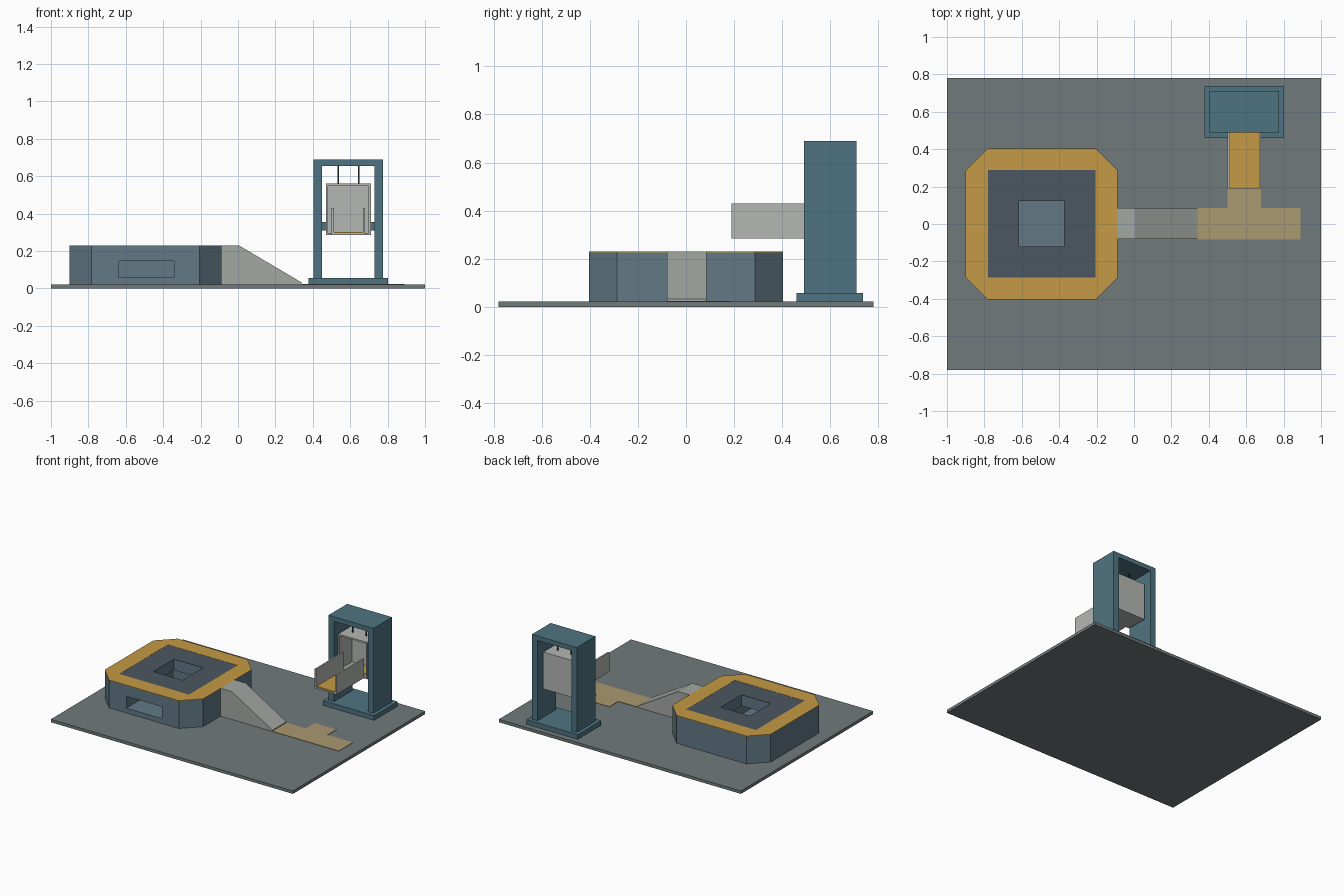
import bpy, bmesh

if "Cube" in bpy.data.objects:
    bpy.data.objects.remove(bpy.data.objects["Cube"])


def mat(name, r, g, b):
    m = bpy.data.materials.new(name)
    m.diffuse_color = [(c / 255) ** 2.2 for c in (r, g, b)] + [1]
    m.use_nodes = True
    m.node_tree.nodes["Principled BSDF"].inputs["Base Color"].default_value = m.diffuse_color
    return m


SLATE = mat("slate", 112, 121, 122)
STEEL = mat("steel_blue", 98, 120, 132)
DARK = mat("dark_blue", 77, 88, 97)
ORANGE = mat("orange", 196, 152, 70)
TEAL = mat("teal", 80, 115, 128)
PALE = mat("pale_grey", 178, 182, 177)
RAMP = mat("ramp_grey", 162, 167, 161)
TAN = mat("tan", 168, 152, 112)
BLACK = mat("black", 50, 55, 58)


def finish(name, bm, m):
    bmesh.ops.recalc_face_normals(bm, faces=bm.faces)
    me = bpy.data.meshes.new(name)
    bm.to_mesh(me)
    bm.free()
    ob = bpy.data.objects.new(name, me)
    bpy.context.collection.objects.link(ob)
    if m:
        me.materials.append(m)
    return ob


def prism(name, pts, vec, m=None):
    """Extrude a closed outline of 3D points along a vector."""
    bm = bmesh.new()
    f = bm.faces.new([bm.verts.new(p) for p in pts])
    r = bmesh.ops.extrude_face_region(bm, geom=[f], use_keep_orig=True)
    bmesh.ops.translate(bm, vec=vec,
                        verts=[v for v in r["geom"] if isinstance(v, bmesh.types.BMVert)])
    return finish(name, bm, m)


def slab(name, pts, z0, z1, m=None):
    return prism(name, [(x, y, z0) for x, y in pts], (0, 0, z1 - z0), m)


def rect(x0, x1, y0, y1):
    return [(x0, y0), (x1, y0), (x1, y1), (x0, y1)]


def box(name, x0, x1, y0, y1, z0, z1, m=None):
    return slab(name, rect(x0, x1, y0, y1), z0, z1, m)


def cut(ob, *cutters):
    bpy.context.view_layer.objects.active = ob
    for c in cutters:
        c.hide_render = True
        mod = ob.modifiers.new("cut", 'BOOLEAN')
        mod.operation, mod.solver, mod.object = 'DIFFERENCE', 'EXACT', c
        bpy.ops.object.modifier_apply(modifier=mod.name)
        bpy.data.objects.remove(c)


# ground plate and painted path
box("ground_plate", -1, 1, -.78, .78, 0, .022, SLATE)
slab("floor_path", [(.34, -.082), (.89, -.082), (.89, .085), (.68, .085),
                    (.68, .19), (.5, .19), (.5, .085), (.34, .085)], .022, .025, TAN)

# octagonal platform with front slot opening into a central pit
c = .118
x0, x1, y0, y1 = -.9, -.088, -.404, .404
octagon = [(x0 + c, y0), (x1 - c, y0), (x1, y0 + c), (x1, y1 - c),
           (x1 - c, y1), (x0 + c, y1), (x0, y1 - c), (x0, y0 + c)]
pit = (-.615, -.375, -.12, .123)
inner = (-.78, -.205, -.285, .288)
body = slab("platform_body", octagon, .022, .226, STEEL)
cut(body, box("slot_cutter", -.64, -.343, -.5, .15, .058, .147),
    box("pit_cutter", *pit, .1, .3))
border = slab("platform_border", octagon, .226, .23, ORANGE)
cut(border, box("border_cutter", *inner, .1, .3))
deck = box("platform_deck", *inner, .226, .229, DARK)
cut(deck, box("deck_cutter", *pit, .1, .3))

# ramp
prism("ramp", [(-.088, -.08, .022), (.34, -.08, .022), (.34, -.08, .032),
               (.005, -.08, .23), (-.088, -.08, .23)], (0, .165, 0), RAMP)

# lift frame
box("lift_base", .378, .802, .46, .737, .022, .057, TEAL)
box("lift_top_beam", .405, .775, .49, .71, .655, .69, TEAL)

# lift cabin: floor, roof and back; open at the front
box("cabin_floor", .47, .71, .51, .67, .285, .297, PALE)
box("cabin_roof", .47, .71, .51, .67, .548, .56, PALE)
box("cabin_back", .482, .698, .658, .67, .297, .548, PALE)

# loading tray
box("tray_floor", .5, .68, .19, .515, .285, .296, PALE)
box("tray_lining", .513, .667, .193, .657, .296, .301, ORANGE)

# mirrored lift parts on both sides of the centre line
MID = .59
for side, s in (("left", -1), ("right", 1)):
    def mbox(name, a, b, *rest):
        box(f"{name}_{side}", *sorted((MID + s * a, MID + s * b)), *rest)
    mbox("lift_post", .14, .185, .49, .71, .057, .655, TEAL)
    mbox("guide_block", .12, .14, .56, .62, .31, .355, TEAL)
    mbox("cabin_wall", .108, .12, .51, .67, .297, .548, PALE)
    mbox("tray_wall", .077, .09, .19, .515, .296, .43, PALE)
    mbox("lift_cable", .051, .059, .586, .594, .56, .655, BLACK)
